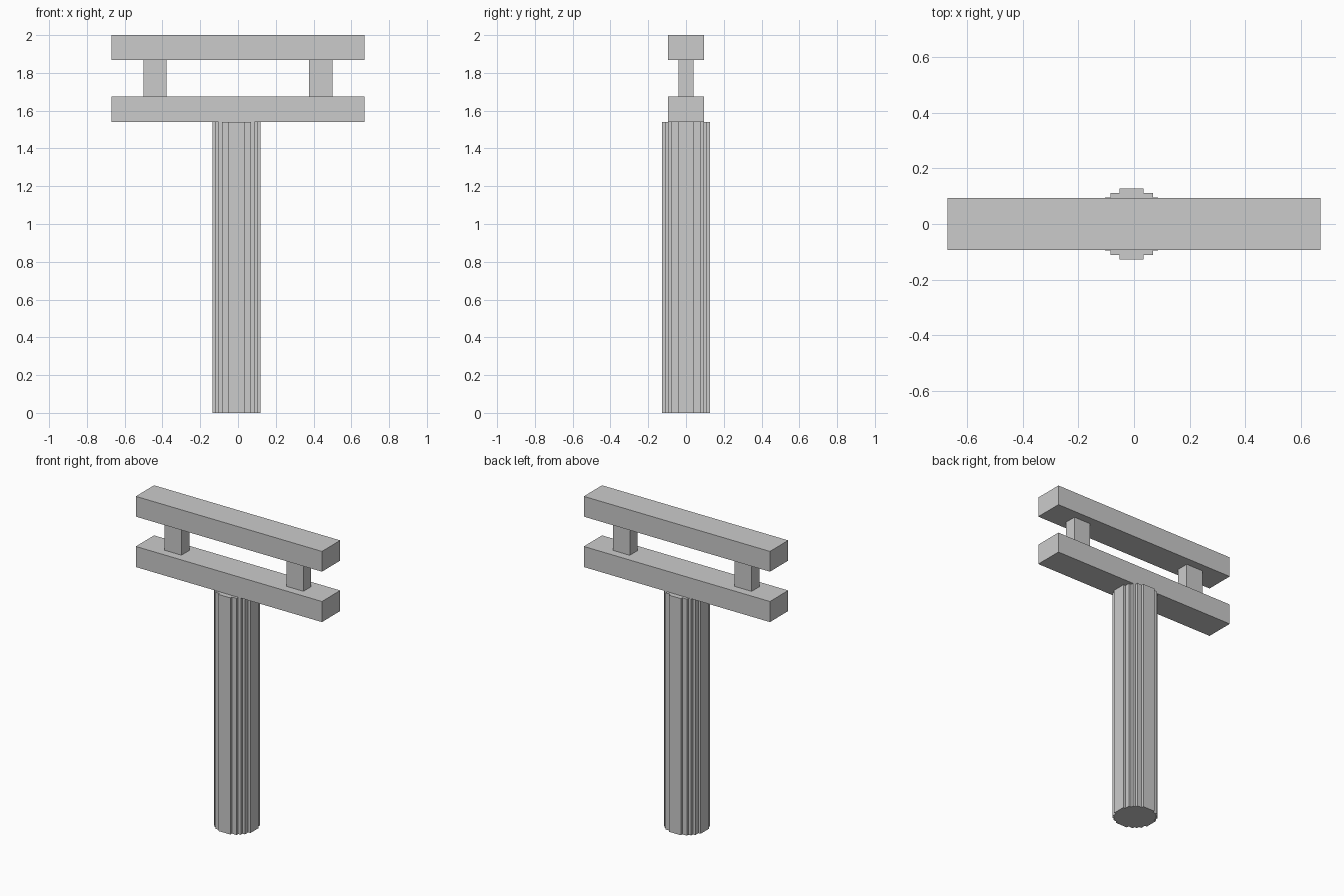
import bpy, bmesh

if "Cube" in bpy.data.objects:
    bpy.data.objects.remove(bpy.data.objects["Cube"])


def prism(name, outline, z0, z1):
    """Extrude a flat outline straight up from z0 to z1."""
    bm = bmesh.new()
    base = bm.faces.new([bm.verts.new((x, y, z0)) for x, y in outline])
    top = bmesh.ops.extrude_face_region(bm, geom=[base], use_keep_orig=True)["geom"]
    bmesh.ops.translate(bm, vec=(0, 0, z1 - z0),
                        verts=[g for g in top if isinstance(g, bmesh.types.BMVert)])
    bmesh.ops.recalc_face_normals(bm, faces=bm.faces)
    mesh = bpy.data.meshes.new(name)
    bm.to_mesh(mesh)
    bm.free()
    obj = bpy.data.objects.new(name, mesh)
    bpy.context.collection.objects.link(obj)
    return obj


def box(name, x0, x1, half_y, z0, z1):
    return prism(name, [(x0, -half_y), (x1, -half_y), (x1, half_y), (x0, half_y)], z0, z1)


# Column: stepped, nearly round section, one quarter turned four times
steps = [0.043, 0.0765, 0.095, 0.112, 0.1275]
quarter = []
for i in range(5):
    x = steps[4 - i]
    quarter.append((x, steps[i]))
    if i < 4:
        quarter.append((steps[3 - i], steps[i]))
outline = []
for _ in range(4):
    outline += quarter
    quarter = [(-y, x) for x, y in quarter]
prism("column", [(x - 0.0085, y) for x, y in outline], 0, 1.54)

# Two horizontal beams
box("lower_beam", -0.67, 0.67, 0.094, 1.54, 1.674)
box("upper_beam", -0.67, 0.67, 0.094, 1.868, 2.0)

# Short posts between the beams
for side, x in (("left", -0.44), ("right", 0.438)):
    box(side + "_spacer", x - 0.061, x + 0.061, 0.04, 1.674, 1.868)
